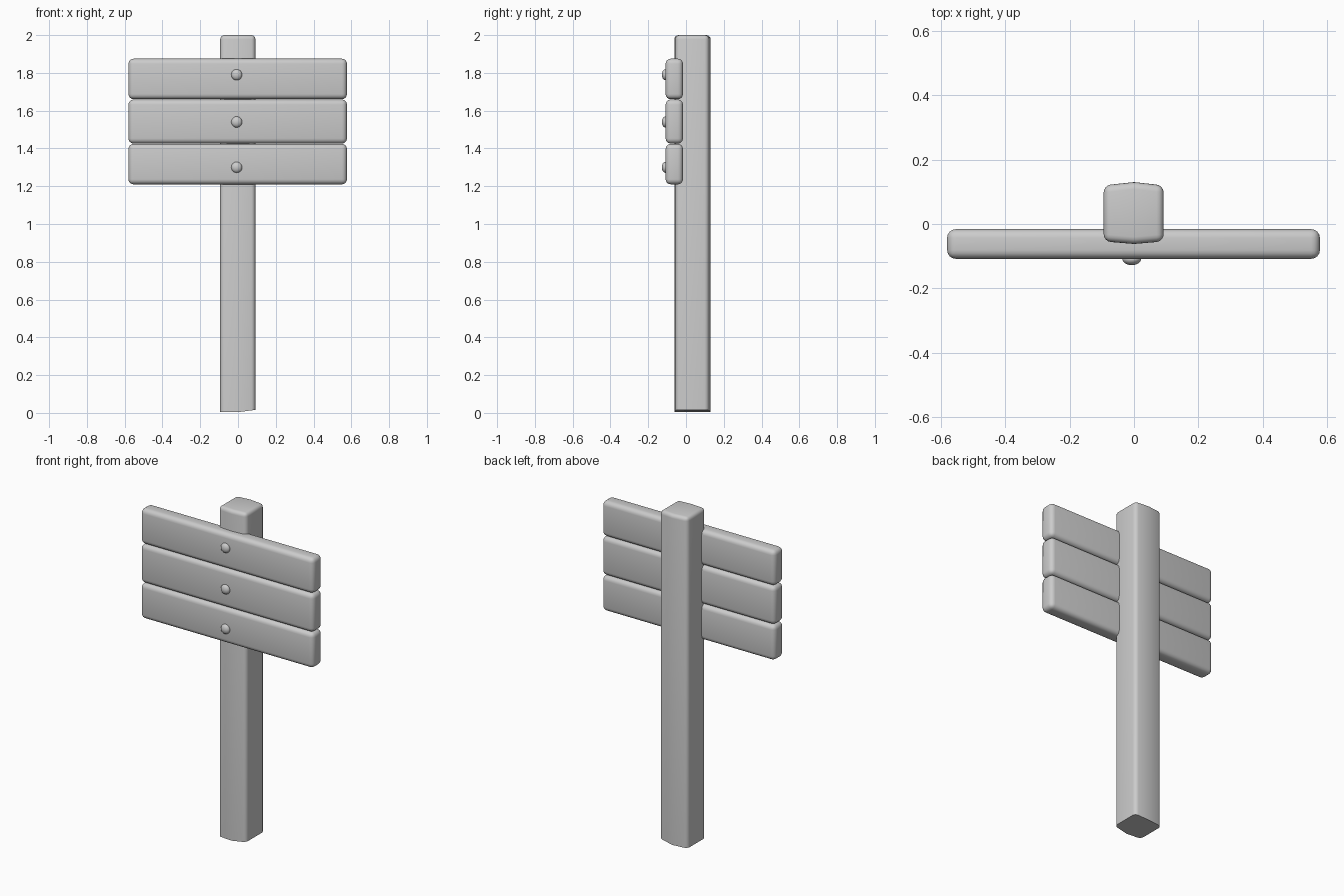
import bpy, bmesh, math
from mathutils import Matrix

cube = bpy.data.objects.get("Cube")
if cube:
    bpy.data.objects.remove(cube, do_unlink=True)

# Single weathered grey
grey = bpy.data.materials.new("plain_grey")
grey.use_nodes = True
colour = (0.6, 0.6, 0.6, 1)
grey.diffuse_color = colour
grey.node_tree.nodes["Principled BSDF"].inputs["Base Color"].default_value = colour


def finish(name, bm):
    mesh = bpy.data.meshes.new(name)
    bmesh.ops.recalc_face_normals(bm, faces=bm.faces)
    bm.to_mesh(mesh)
    bm.free()
    mesh.materials.append(grey)
    obj = bpy.data.objects.new(name, mesh)
    bpy.context.collection.objects.link(obj)
    bpy.ops.object.select_all(action='DESELECT')
    obj.select_set(True)
    bpy.context.view_layer.objects.active = obj
    bpy.ops.object.shade_smooth_by_angle(angle=math.radians(40))
    return obj


def box(x, y, z):
    bm = bmesh.new()
    bmesh.ops.create_cube(bm, size=1)
    for v in bm.verts:
        v.co = [lo + (c + 0.5) * (hi - lo) for c, (lo, hi) in zip(v.co, (x, y, z))]
    return bm


# Post: slightly bowed front and back, rounded sides and top, sawn flat base
bm = bmesh.new()
outline = [(-.094, -.054), (0, -.062), (.092, -.054), (.092, .12), (0, .13), (-.094, .12)]
base = bm.faces.new([bm.verts.new((x, y, 0.004 + 0.012 * max(x / 0.092, 0)))
                     for x, y in outline])
top = bmesh.ops.extrude_face_region(bm, geom=[base], use_keep_orig=True)
for v in [g for g in top["geom"] if isinstance(g, bmesh.types.BMVert)]:
    v.co.z = 2
rounded = [e for e in bm.edges
           if all(v.co.z > 1 for v in e.verts)
           or (abs(e.verts[0].co.z - e.verts[1].co.z) > 1 and abs(e.verts[0].co.x) > 0.05)]
bmesh.ops.bevel(bm, geom=rounded, offset=0.022, segments=4, profile=0.5, affect='EDGES')
finish("post", bm)

# Three horizontal boards
for name, low, high in (("bottom_board", 1.21, 1.424),
                        ("middle_board", 1.426, 1.659),
                        ("top_board", 1.661, 1.875)):
    bm = box((-.58, .577), (-.108, -.016), (low, high))
    bmesh.ops.bevel(bm, geom=bm.edges[:], offset=0.027, segments=4,
                    profile=0.5, affect='EDGES')
    finish(name, bm)

# Domed nail heads
for name, height in (("bottom_nail", 1.30), ("middle_nail", 1.54), ("top_nail", 1.79)):
    bm = bmesh.new()
    bmesh.ops.create_uvsphere(
        bm, u_segments=20, v_segments=12, radius=0.029,
        matrix=Matrix.Translation((-.007, -.109, height))
        @ Matrix.Diagonal((1, 0.65, 1, 1)) @ Matrix.Rotation(math.pi / 2, 4, 'X'))
    finish(name, bm)
